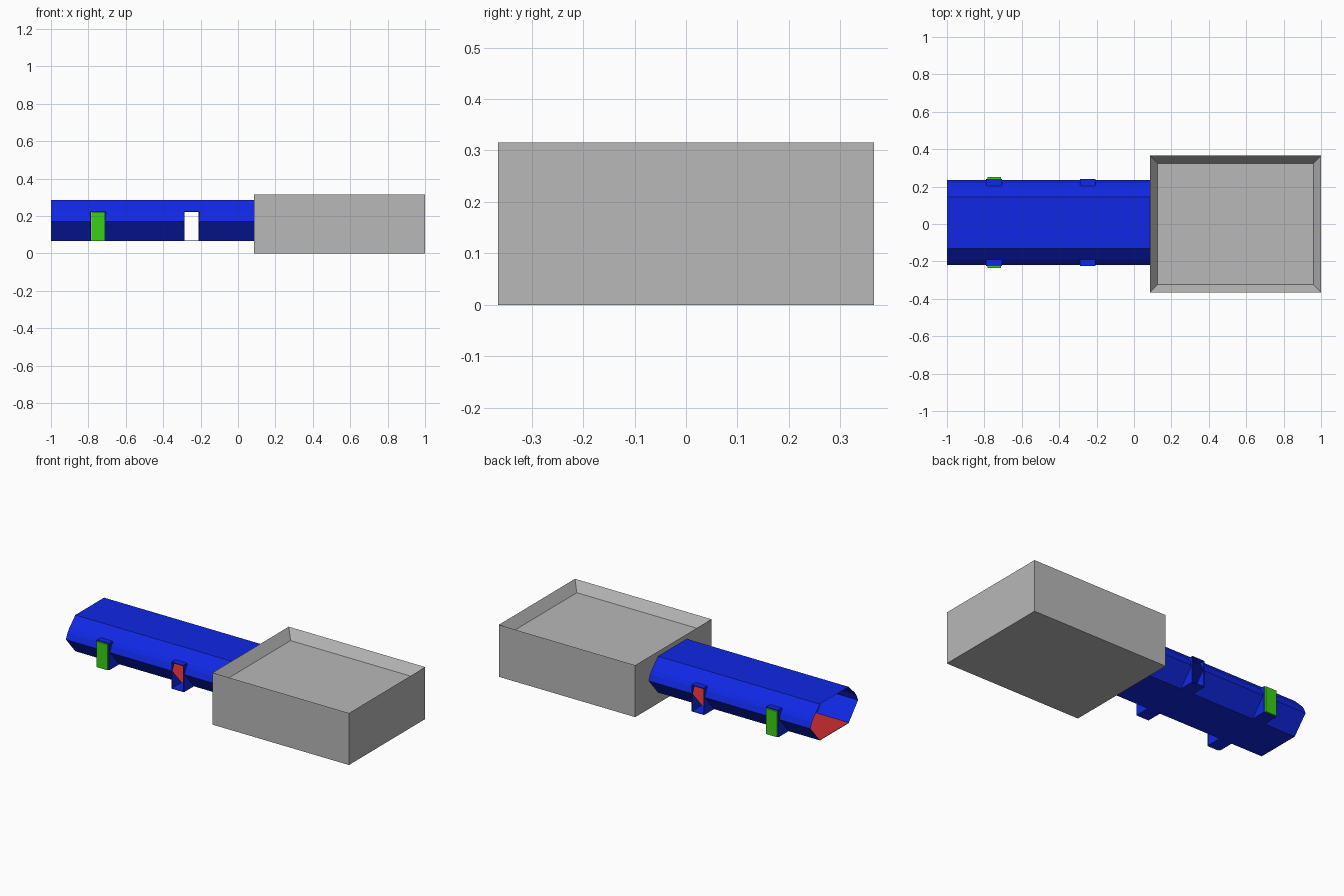
import bpy, bmesh

if "Cube" in bpy.data.objects:
    bpy.data.objects.remove(bpy.data.objects["Cube"])

YC = 0.0075                       # tube centre line in y
X0, X1 = -1.0, 0.085              # tube ends
WINDOWS = [(-0.785, -0.71), (-0.285, -0.21)]
Z_BOT, Z_WIN, Z_TOP = 0.065, 0.225, 0.285
OUT = 0.2325                      # outer face of the window frames
# half cross-section of the tube, bottom to top: (half width, z)
SIDE = [(0.1375, Z_BOT), (0.2275, 0.17), (0.213, 0.205), (0.198, Z_WIN), (0.1375, Z_TOP)]


def material(name, rgb):
    m = bpy.data.materials.new(name)
    m.diffuse_color = (*rgb, 1)
    m.use_nodes = True
    m.node_tree.nodes["Principled BSDF"].inputs["Base Color"].default_value = m.diffuse_color
    return m


GREY = material("grey", (0.48, 0.48, 0.48))
BLUE = material("blue", (0.005, 0.021, 0.78))
GREEN = material("green", (0.04, 0.63, 0.006))
RED = material("red", (0.62, 0.027, 0.032))


def finish(name, bm, mat, fix=True):
    if fix:
        bmesh.ops.recalc_face_normals(bm, faces=bm.faces[:])
    me = bpy.data.meshes.new(name)
    bm.to_mesh(me)
    bm.free()
    me.materials.append(mat)
    ob = bpy.data.objects.new(name, me)
    bpy.context.collection.objects.link(ob)
    return ob


def add_prism(bm, profile, xa, xb):
    """Extrude a (y, z) polygon along x."""
    a = [bm.verts.new((xa, y, z)) for y, z in profile]
    b = [bm.verts.new((xb, y, z)) for y, z in profile]
    n = len(a)
    bm.faces.new(a)
    bm.faces.new(b[::-1])
    for i in range(n):
        j = (i + 1) % n
        bm.faces.new((a[i], b[i], b[j], a[j]))


def rect(ya, yb, za, zb):
    return [(ya, za), (yb, za), (yb, zb), (ya, zb)]


# Base block with a shallow tray in the top
bm = bmesh.new()
add_prism(bm, rect(-0.365, 0.365, 0, 0.315), X1, 1.0)
bmesh.ops.recalc_face_normals(bm, faces=bm.faces[:])
top = max(bm.faces, key=lambda f: f.calc_center_median().z)
bmesh.ops.inset_region(bm, faces=[top], thickness=0.057)
bmesh.ops.translate(bm, verts=top.verts[:], vec=(0, 0, -0.058))
finish("tray_block", bm, GREY)

# Open tube shell, with the window openings left out
bm = bmesh.new()
ring = [(YC + w, z) for w, z in SIDE] + [(YC - w, z) for w, z in reversed(SIDE)]
xs = sorted([X0, X1] + [x for w in WINDOWS for x in w])
rows = [[bm.verts.new((x, y, z)) for y, z in ring] for x in xs]
n = len(ring)
for s in range(len(xs) - 1):
    is_window = (xs[s], xs[s + 1]) in WINDOWS
    for i in range(n):
        j = (i + 1) % n
        on_side = i != n - 1 and max(ring[i][1], ring[j][1]) <= Z_WIN
        if is_window and on_side:
            continue
        bm.faces.new((rows[s][i], rows[s][j], rows[s + 1][j], rows[s + 1][i]))
for f in bm.faces:                # point the shell outwards
    f.normal_update()
    c = f.calc_center_median()
    if f.normal.y * (c.y - YC) + f.normal.z * (c.z - 0.175) < 0:
        f.normal_flip()
finish("tube_shell", bm, BLUE, fix=False)

# Red floor inside the tube
bm = bmesh.new()
add_prism(bm, rect(YC - 0.138, YC + 0.138, Z_BOT + 0.001, Z_BOT + 0.003), X0, X1)
finish("tube_floor", bm, RED)

# Window frames standing out from both walls, the left pair closed by shutters
T = 0.005
cheek = SIDE[:4] + [(OUT, Z_WIN), (OUT, Z_BOT)]
for k, (xa, xb) in enumerate(WINDOWS):
    for sgn, side in ((-1, "front"), (1, "back")):
        def place(profile):
            return [(YC + sgn * y, z) for y, z in profile]
        bm = bmesh.new()
        add_prism(bm, place(cheek), xa - T, xa)
        add_prism(bm, place(cheek), xb, xb + T)
        add_prism(bm, place(rect(0.1375, OUT, Z_BOT, Z_BOT + 0.003)), xa, xb)
        add_prism(bm, place(rect(0.196, OUT, Z_WIN - 0.003, Z_WIN + 0.002)), xa, xb)
        finish(f"window_frame_{side}_{k + 1}", bm, BLUE)
        if k == 0:
            bm = bmesh.new()
            add_prism(bm, place(rect(OUT - 0.002, OUT + 0.01, Z_BOT + 0.002, Z_WIN - 0.003)),
                      xa + 0.001, xb - 0.001)
            finish(f"shutter_{side}", bm, GREEN)
